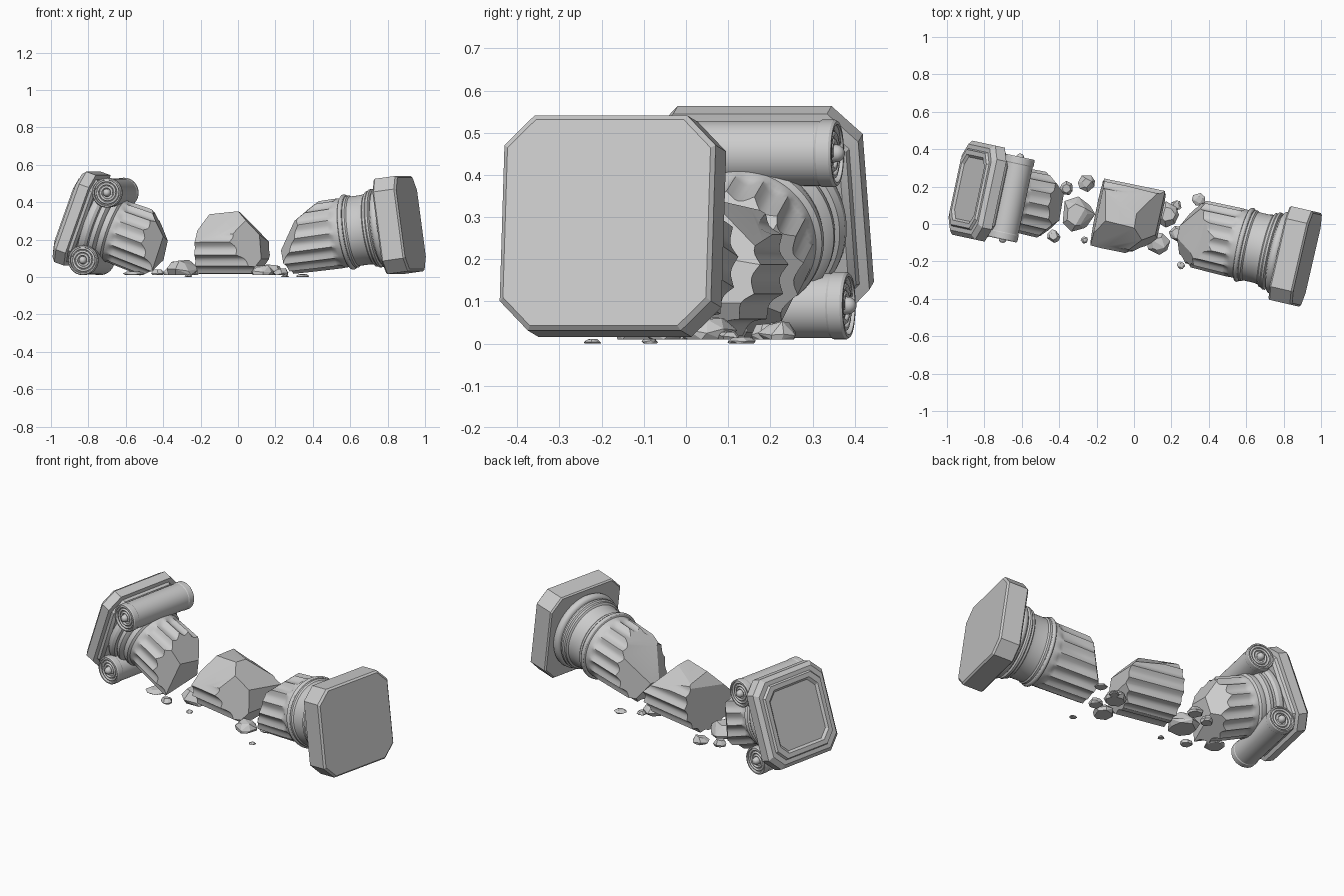
import bpy, bmesh, math, random
from mathutils import Vector, Matrix

if "Cube" in bpy.data.objects:
    bpy.data.objects.remove(bpy.data.objects["Cube"])

random.seed(4)
FLUTES = 16


def frame(origin, d):
    """Local z runs along the column axis d, local y points up."""
    z = Vector(d).normalized()
    x = Vector((0, 0, 1)).cross(z).normalized()
    m = Matrix((x, z.cross(x), z)).transposed().to_4x4()
    return Matrix.Translation(origin) @ m


def finish(bm, name, m, angle=30):
    bmesh.ops.recalc_face_normals(bm, faces=bm.faces)
    me = bpy.data.meshes.new(name)
    bm.to_mesh(me)
    bm.free()
    me.transform(m)
    ob = bpy.data.objects.new(name, me)
    bpy.context.collection.objects.link(ob)
    bpy.ops.object.select_all(action='DESELECT')
    ob.select_set(True)
    bpy.context.view_layer.objects.active = ob
    if angle:
        bpy.ops.object.shade_smooth_by_angle(angle=math.radians(angle))
    return ob


def loft(rings):
    """Closed solid through equal-length rings of points."""
    bm = bmesh.new()
    loops = [[bm.verts.new(p) for p in ring] for ring in rings]
    n = len(loops[0])
    for a, b in zip(loops, loops[1:]):
        for i in range(n):
            j = (i + 1) % n
            bm.faces.new((a[i], a[j], b[j], b[i]))
    bm.faces.new(loops[0])
    bm.faces.new(loops[-1])
    return bm


def turned(profile, n=96):
    """Revolve (t, radius, flute depth) steps about local z."""
    rings = []
    for t, r, *f in profile:
        depth = f[0] if f else 0
        ring = []
        for i in range(n):
            a = 2 * math.pi * i / n
            q = r - depth * abs(math.sin(a * FLUTES / 2))
            ring.append((q * math.cos(a), q * math.sin(a), t))
        rings.append(ring)
    return loft(rings)


def slab(steps, chamfer=0.07):
    """Square block with cut corners from (t, half size) steps."""
    rings = []
    for t, h in steps:
        k = h - chamfer * h / 0.255
        pts = [(h, -k), (h, k), (k, h), (-k, h), (-h, k), (-h, -k), (-k, -h), (k, -h)]
        rings.append([(x, y, t) for x, y in pts])
    return loft(rings)


def fracture(bm, cuts):
    """Break stone away along planes, capping each break."""
    for p, nrm in cuts:
        res = bmesh.ops.bisect_plane(bm, geom=bm.verts[:] + bm.edges[:] + bm.faces[:], dist=1e-6,
                                     plane_co=p, plane_no=Vector(nrm).normalized(), clear_outer=True)
        edges = [e for e in res['geom_cut'] if isinstance(e, bmesh.types.BMEdge) and e.is_valid and e.is_boundary]
        if edges:
            bmesh.ops.edgeloop_fill(bm, edges=edges)
    return bm


# Base: plinth, mouldings and broken lower shaft
base = frame((0.925, -0.188, 0.287), (-0.965, 0.223, -0.135))
finish(slab([(0, 0.247), (0.01, 0.257), (0.122, 0.257), (0.13, 0.25)]), "base_plinth", base)
torus = [(0.15 + 0.025 * math.sin(a), 0.203 + 0.022 * math.cos(a))
         for a in [math.pi * (i / 8 - 0.5) for i in range(9)]]
bead = [(0.345 + 0.013 * math.sin(a), 0.19 + 0.013 * math.cos(a))
        for a in [math.pi * (i / 6 - 0.5) for i in range(7)]]
lower = [(0.1, 0.2)] + torus + [(0.18, 0.2), (0.187, 0.211), (0.199, 0.211), (0.206, 0.203),
        (0.218, 0.203), (0.225, 0.192), (0.25, 0.187), (0.31, 0.187), (0.318, 0.194), (0.33, 0.194)]
lower += bead + [(0.36, 0.186), (0.385, 0.186), (0.4, 0.187, 0.010), (0.42, 0.187, 0.018),
                 (0.56, 0.184, 0.018), (0.75, 0.178, 0.018)]
bm = fracture(turned(lower), [((0, 0, 0.68), (0, 0.6, 0.8)), ((0, -0.1, 0.70), (0, -0.3, 0.95)),
                              ((0.09, 0.05, 0.64), (0.5, 0.35, 0.75)), ((-0.09, 0.04, 0.65), (-0.5, 0.2, 0.8)),
                              ((0.05, 0.14, 0.55), (0.15, 0.85, 0.5))])
finish(bm, "base_shaft", base)

# Capital: abacus with sunk panel, echinus rings and broken upper shaft
cap = frame((-0.885, 0.187, 0.332), (0.92, -0.197, -0.342))
finish(slab([(0.008, 0.168), (-0.004, 0.18), (-0.004, 0.205), (0.008, 0.212), (0.008, 0.235), (0.03, 0.257),
             (0.085, 0.257), (0.09, 0.235), (0.105, 0.23), (0.118, 0.215)]), "capital_abacus", cap)
upper = [(0.09, 0.2), (0.115, 0.215), (0.13, 0.224), (0.15, 0.224), (0.165, 0.214), (0.17, 0.2),
         (0.18, 0.206), (0.195, 0.206), (0.205, 0.195), (0.21, 0.184), (0.225, 0.188), (0.24, 0.186),
         (0.25, 0.174), (0.265, 0.172), (0.28, 0.173, 0.010), (0.3, 0.174, 0.017), (0.62, 0.182, 0.018)]
bm = fracture(turned(upper), [((0, 0, 0.525), (0, 0.1, 1)), ((0, 0.12, 0.455), (0.1, 0.7, 0.7)),
                              ((0.13, 0, 0.47), (0.75, 0.15, 0.6)), ((-0.12, 0.03, 0.48), (-0.65, 0.3, 0.7)),
                              ((0, -0.14, 0.49), (0.2, -0.65, 0.75))])
finish(bm, "capital_shaft", cap)

# Scroll rolls with spiral faces and round eyes
half = [(-0.243, 0.006), (-0.239, 0.014), (-0.23, 0.02), (-0.213, 0.022), (-0.213, 0.066),
        (-0.226, 0.069), (-0.226, 0.076), (-0.22, 0.08), (-0.19, 0.08), (-0.185, 0.077)]
roll = half + [(-t, r) for t, r in reversed(half)]
for label, y in (("upper", 0.192), ("lower", -0.192)):
    m = cap @ Matrix.Translation((0, y, 0.18)) @ Matrix.Rotation(math.pi / 2, 4, 'Y')
    finish(turned(roll, 40), label + "_scroll_roll", m)
    for side in (-1, 1):
        cu = bpy.data.curves.new(label + "_scroll_spiral", 'CURVE')
        cu.dimensions = '3D'
        cu.bevel_depth = 0.007
        cu.bevel_resolution = 1
        sp = cu.splines.new('POLY')
        sp.points.add(59)
        for i, p in enumerate(sp.points):
            a, r = i * 5 * math.pi / 59, 0.067 - 0.042 * i / 59
            p.co = (r * math.cos(a), r * math.sin(a), side * 0.215, 1)
        ob = bpy.data.objects.new(cu.name, cu)
        ob.matrix_world = m
        bpy.context.collection.objects.link(ob)
        bpy.ops.object.select_all(action='DESELECT')
        ob.select_set(True)
        bpy.context.view_layer.objects.active = ob
        bpy.ops.object.convert(target='MESH')

# Middle drum chunk, fluted below and broken above
mid = frame((-0.035, 0.03, 0.188), (0.98, -0.2, 0))
bm = turned([(-0.25, 0.184, 0.018), (0.25, 0.184, 0.018)])
fracture(bm, [((0, 0, -0.165), (0, 0.05, -1)), ((0, 0, 0.168), (0, 0.1, 1)), ((0, 0.155, 0), (0.1, 1, -0.1)),
              ((0, 0.11, 0.09), (0.1, 0.68, 0.73)), ((0, 0.1, -0.15), (-0.1, 0.55, -0.8)),
              ((-0.11, 0.09, 0), (-0.7, 0.7, -0.1)), ((-0.12, 0, 0.1), (-0.75, 0.15, 0.65)),
              ((0, -0.11, 0.165), (0, -0.55, 0.85)), ((0, -0.172, 0), (0, -1, 0)),
              ((0.12, 0.1, 0), (0.6, 0.8, 0.15))])
finish(bm, "middle_drum", mid)

# Rubble: faceted flat-bottomed stones (x, y, radius, height)
stones = [(-0.36, 0.19, 0.04, 0.05), (-0.25, 0.22, 0.048, 0.05), (-0.305, 0.05, 0.095, 0.09),
          (-0.43, -0.065, 0.037, 0.04), (-0.265, -0.085, 0.02, 0.025), (0.13, -0.105, 0.065, 0.06),
          (0.18, 0.05, 0.07, 0.065), (0.345, 0.13, 0.037, 0.025), (0.23, -0.05, 0.045, 0.045),
          (0.225, 0.1, 0.03, 0.03), (0.25, -0.222, 0.022, 0.02), (-0.56, 0.02, 0.06, 0.03)]
for k, (x, y, r, h) in enumerate(stones):
    bm = bmesh.new()
    turn = random.uniform(0, 6)
    for z, s in ((0.01, 0.85), (0.01 + 0.4 * (h - 0.01), 1.0), (h, 0.6)):
        for i in range(7):
            a = turn + i * 2 * math.pi / 7 + random.uniform(-0.25, 0.25)
            q = r * s * random.uniform(0.85, 1.05)
            dz = 0 if z == 0.01 else random.uniform(-0.15, 0.05) * h
            bm.verts.new((q * math.cos(a), q * math.sin(a), z + dz))
    res = bmesh.ops.convex_hull(bm, input=bm.verts)
    bmesh.ops.delete(bm, geom=list({v for v in res['geom_interior'] if isinstance(v, bmesh.types.BMVert)}),
                     context='VERTS')
    bmesh.ops.dissolve_limit(bm, angle_limit=math.radians(14), verts=bm.verts, edges=bm.edges)
    finish(bm, "rubble_%d" % (k + 1), Matrix.Translation((x, y, -0.01 if h < 0.03 else 0)), 0)
